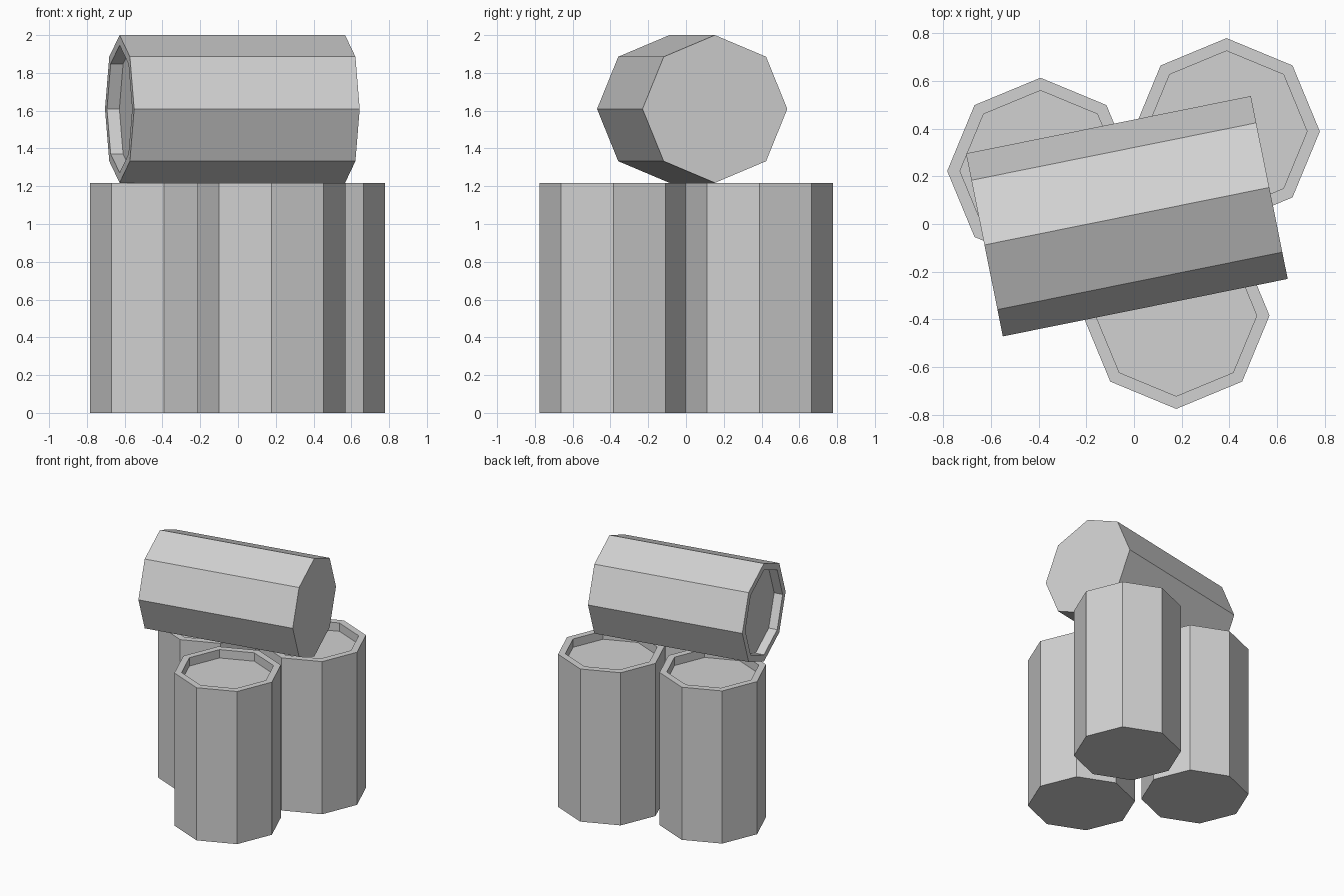
import bpy
import bmesh
from math import cos, pi, radians
from mathutils import Vector

cube = bpy.data.objects.get("Cube")
if cube:
    bpy.data.objects.remove(cube, do_unlink=True)

RADIUS = 0.391
HEIGHT = 1.218
RIM = 0.058
RECESS = 0.067
SIDES = 8

# Plain grey used on every barrel
grey = bpy.data.materials.new("plain_grey")
grey.use_nodes = True
colour = (0.64, 0.64, 0.64, 1)
grey.diffuse_color = colour
grey.node_tree.nodes["Principled BSDF"].inputs["Base Color"].default_value = colour


def barrel(name, location, rotation=(0, 0, 0)):
    """Eight-sided barrel standing on its closed base, with a sunken lid."""
    bm = bmesh.new()
    bmesh.ops.create_cone(bm, cap_ends=True, segments=SIDES,
                          radius1=RADIUS, radius2=RADIUS, depth=HEIGHT)
    bmesh.ops.translate(bm, verts=bm.verts, vec=(0, 0, HEIGHT / 2))

    # Raised rim and recessed lid
    bm.normal_update()
    lid = max(bm.faces, key=lambda f: f.normal.z)
    bmesh.ops.inset_region(bm, faces=[lid], thickness=RIM * cos(pi / SIDES))
    sunk = bmesh.ops.extrude_discrete_faces(bm, faces=[lid])["faces"][0]
    bmesh.ops.translate(bm, verts=sunk.verts, vec=Vector((0, 0, -RECESS)))
    bmesh.ops.recalc_face_normals(bm, faces=bm.faces)

    mesh = bpy.data.meshes.new(name)
    bm.to_mesh(mesh)
    bm.free()
    mesh.materials.append(grey)
    obj = bpy.data.objects.new(name, mesh)
    obj.location = location
    obj.rotation_euler = rotation
    bpy.context.collection.objects.link(obj)
    return obj


# Three upright barrels
barrel("back_left_barrel", (0.388, 0.388, 0))
barrel("back_right_barrel", (-0.392, 0.222, 0))
barrel("front_barrel", (0.177, -0.384, 0))

# Barrel lying across the top, lid towards the right
barrel("lying_barrel", (0.567, 0.153, HEIGHT + RADIUS),
       (0, radians(-90), radians(11.4)))
